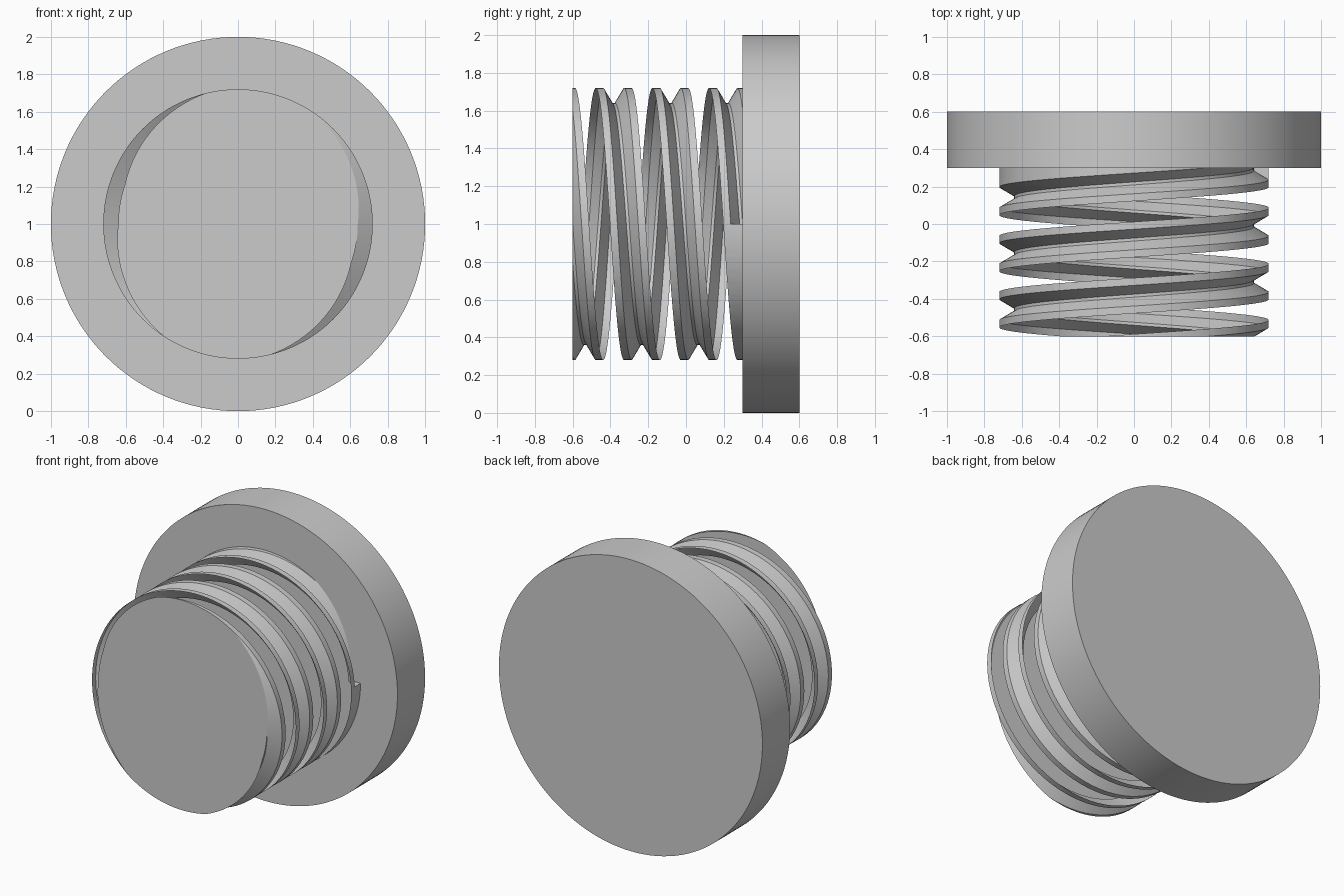
import bpy
import bmesh
from math import pi, cos, sin, radians

if "Cube" in bpy.data.objects:
    bpy.data.objects.remove(bpy.data.objects["Cube"])

SEG = 128
CENTRE_Z = 1.0


def cylinder(name, radius, y0, y1):
    bpy.ops.mesh.primitive_cylinder_add(
        vertices=SEG, radius=radius, depth=y1 - y0,
        location=(0, (y0 + y1) / 2, CENTRE_Z), rotation=(pi / 2, 0, 0))
    ob = bpy.context.object
    ob.name = name
    bpy.ops.object.transform_apply(location=True, rotation=True, scale=True)
    return ob


def helical_cutter(name, start, y_start, lead, turns):
    # Trapezoid section (radius, offset along the axis) swept along a helix
    profile = [(0.64, -0.008), (0.74, -0.067), (0.74, 0.067), (0.64, 0.008)]
    bm = bmesh.new()
    rings = []
    for i in range(int(turns * SEG) + 1):
        a = 2 * pi * i / SEG
        y = y_start - lead * i / SEG
        rings.append([bm.verts.new((r * cos(start + a), y + dy,
                                    CENTRE_Z + r * sin(start + a)))
                      for r, dy in profile])
    for a, b in zip(rings, rings[1:]):
        for k in range(4):
            n = (k + 1) % 4
            bm.faces.new((a[k], a[n], b[n], b[k]))
    bm.faces.new(rings[0])
    bm.faces.new(rings[-1])
    bmesh.ops.recalc_face_normals(bm, faces=bm.faces[:])
    mesh = bpy.data.meshes.new(name)
    bm.to_mesh(mesh)
    bm.free()
    ob = bpy.data.objects.new(name, mesh)
    bpy.context.collection.objects.link(ob)
    ob.hide_render = True
    return ob


def smooth(ob):
    bpy.ops.object.select_all(action='DESELECT')
    ob.select_set(True)
    bpy.context.view_layer.objects.active = ob
    bpy.ops.object.shade_smooth_by_angle(angle=radians(30))


# Flat round head
head = cylinder("head", 1.0, 0.3, 0.6)
smooth(head)

# Shank, running slightly into the head
shank = cylinder("threaded_shank", 0.72, -0.6, 0.35)

# Two-start thread grooves cut from the shank
for i in range(2):
    cutter = helical_cutter(f"thread_cutter_{i + 1}", i * pi, 0.292, 0.3, 3.4)
    mod = shank.modifiers.new("thread_groove", 'BOOLEAN')
    mod.operation = 'DIFFERENCE'
    mod.solver = 'EXACT'
    mod.object = cutter
    bpy.context.view_layer.objects.active = shank
    bpy.ops.object.modifier_apply(modifier=mod.name)
    bpy.data.objects.remove(cutter, do_unlink=True)
smooth(shank)
